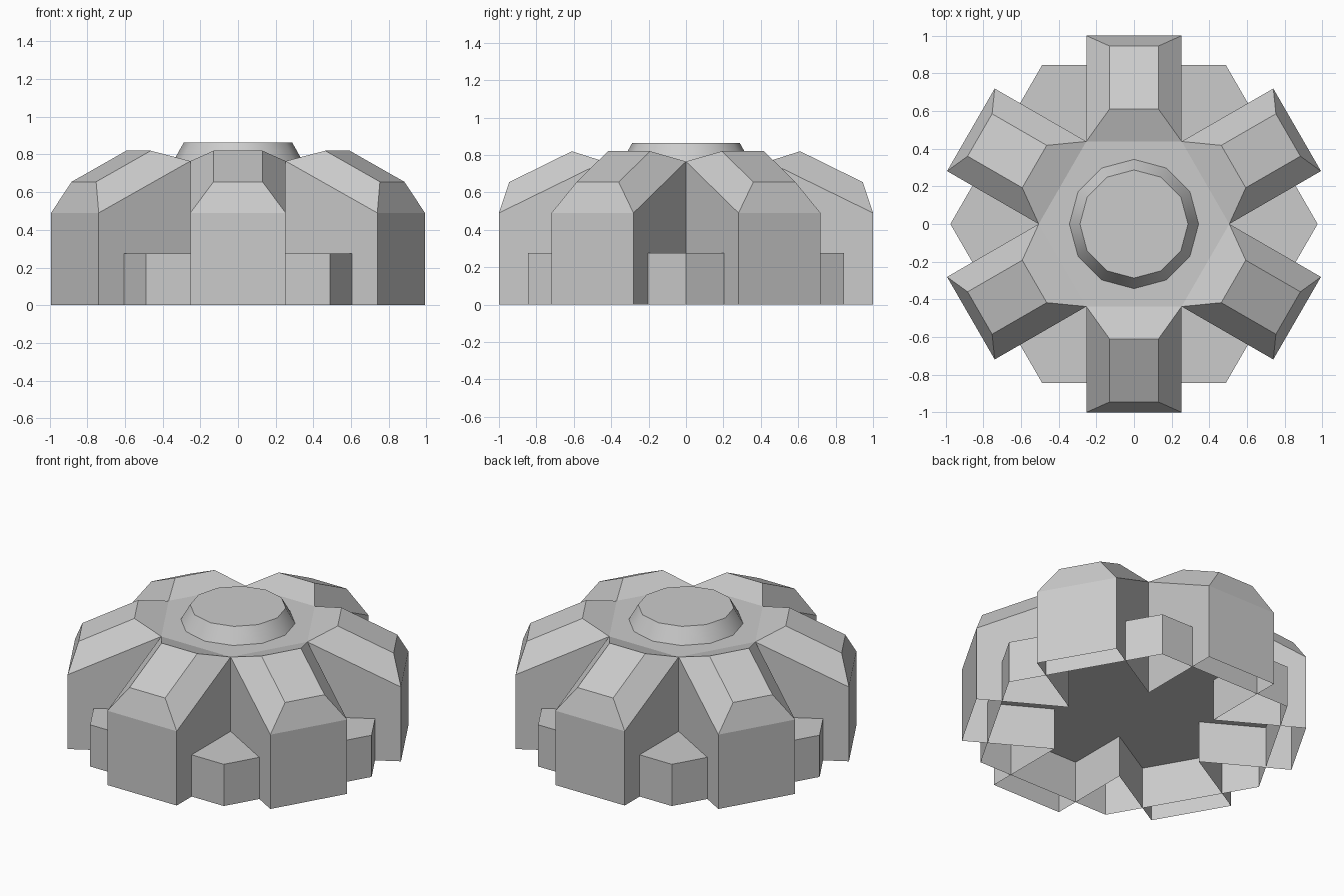
import bpy, bmesh
from math import radians
from mathutils import Matrix, Vector

if "Cube" in bpy.data.objects:
    bpy.data.objects.remove(bpy.data.objects["Cube"])


def make_object(name, bm):
    bmesh.ops.recalc_face_normals(bm, faces=bm.faces)
    mesh = bpy.data.meshes.new(name)
    bm.to_mesh(mesh)
    bm.free()
    ob = bpy.data.objects.new(name, mesh)
    bpy.context.collection.objects.link(ob)
    return ob


# One arm pointing along +y: (half width, distance out, height)
HALF = 0.253
INNER = HALF * 3 ** 0.5
ARM = {
    "base_in": (HALF, INNER, 0), "base_out": (HALF, 1, 0),
    "wall_in": (HALF, INNER, 0.765), "wall_out": (HALF, 1, 0.49),
    "ridge_in": (0.13, 0.61, 0.82), "ridge_out": (0.13, 0.945, 0.655),
}


def add_arm(bm, angle):
    rot = Matrix.Rotation(angle, 3, 'Z')
    right = {k: bm.verts.new(rot @ Vector(p)) for k, p in ARM.items()}
    left = {k: bm.verts.new(rot @ Vector((-p[0], p[1], p[2]))) for k, p in ARM.items()}
    # side wall and side slope on both sides
    for s in (right, left):
        bm.faces.new([s[k] for k in ("base_in", "base_out", "wall_out", "wall_in")])
        bm.faces.new([s[k] for k in ("wall_in", "wall_out", "ridge_out", "ridge_in")])
    # strip running over the arm from the roof to the floor
    strip = ("wall_in", "ridge_in", "ridge_out", "wall_out", "base_out")
    for a, b in zip(strip, strip[1:]):
        bm.faces.new((left[a], right[a], right[b], left[b]))


# Six-armed shell with a flat hexagonal roof, open underneath
bm = bmesh.new()
for i in range(6):
    add_arm(bm, radians(60 * i))
bmesh.ops.remove_doubles(bm, verts=bm.verts, dist=0.001)
roof = [e for e in bm.edges
        if all(abs(v.co.z - 0.765) < 0.001 for v in e.verts)]
bmesh.ops.contextual_create(bm, geom=roof)
make_object("six_arm_shell", bm)

# Low hexagonal plinth showing between the arms, open underneath
bm = bmesh.new()
bmesh.ops.create_circle(bm, cap_ends=True, segments=6, radius=0.975,
                        matrix=Matrix.Translation((0, 0, 0.275)) @ Matrix.Rotation(radians(30), 4, 'Z'))
# put a corner exactly on the x axis
corner = bm.verts[:][0].co
turn = -Vector((1, 0)).angle_signed(corner.xy) if corner.xy.length else 0
bmesh.ops.rotate(bm, verts=bm.verts, cent=(0, 0, 0), matrix=Matrix.Rotation(turn, 3, 'Z'))
if abs(max(v.co.x for v in bm.verts) - 0.975) > 0.01:
    bmesh.ops.rotate(bm, verts=bm.verts, cent=(0, 0, 0), matrix=Matrix.Rotation(radians(30), 3, 'Z'))
    if abs(max(v.co.x for v in bm.verts) - 0.975) > 0.01:
        bmesh.ops.rotate(bm, verts=bm.verts, cent=(0, 0, 0), matrix=Matrix.Rotation(-turn * 2, 3, 'Z'))
rim = bmesh.ops.extrude_edge_only(bm, edges=bm.edges[:])
for v in rim["geom"]:
    if isinstance(v, bmesh.types.BMVert):
        v.co.z = 0
make_object("hexagonal_plinth", bm)

# Tapered twelve-sided cap on the roof
bpy.ops.mesh.primitive_cone_add(vertices=12, radius1=0.343, radius2=0.287,
                                depth=0.1, location=(0, 0, 0.815))
bpy.context.object.name = "roof_cap"
bpy.ops.object.shade_smooth_by_angle(angle=radians(35))
